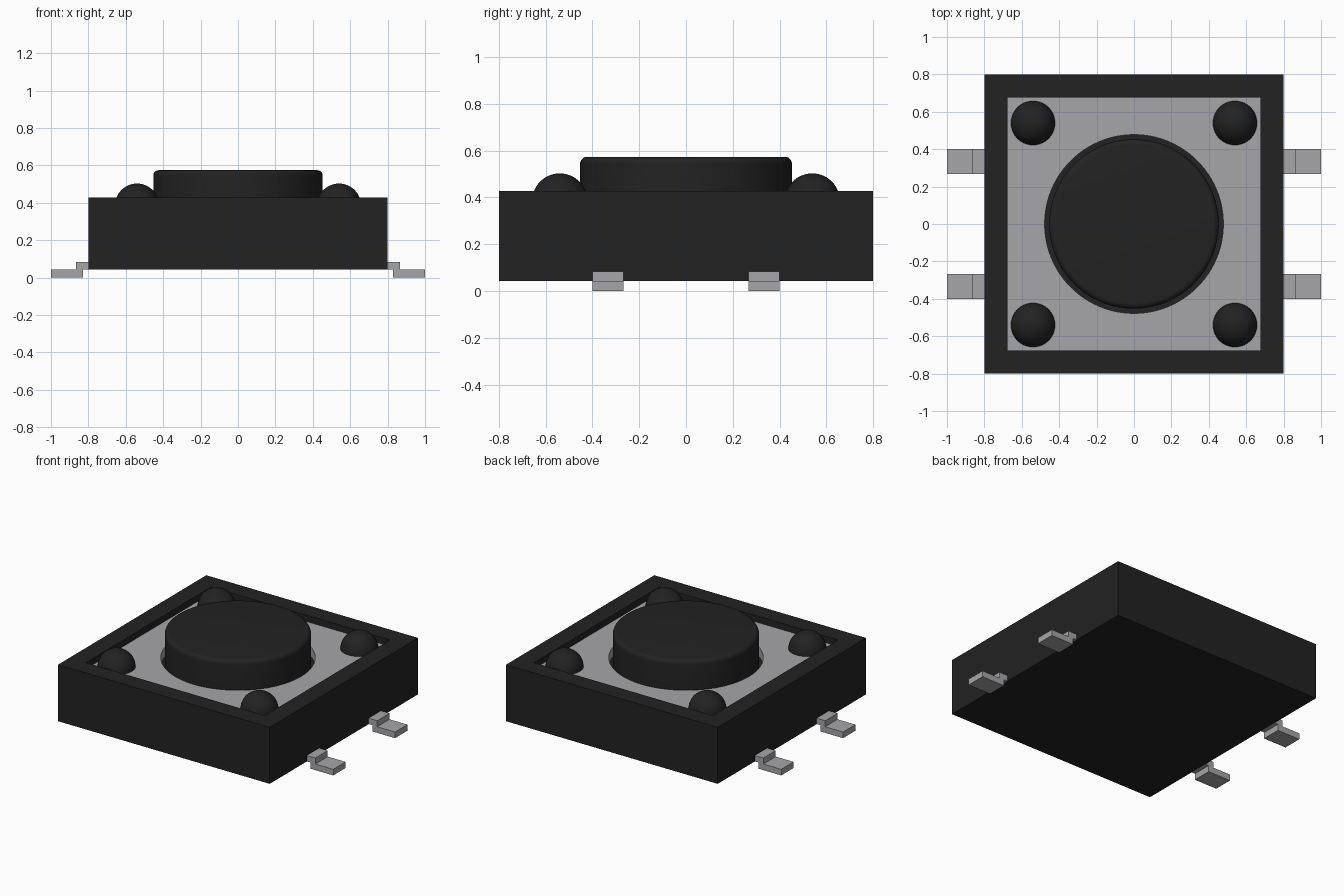
import bpy, bmesh
from math import sin, cos, pi, radians

cube = bpy.data.objects.get("Cube")
if cube:
    bpy.data.objects.remove(cube, do_unlink=True)


def material(name, rgb, metallic=0.0):
    mat = bpy.data.materials.new(name)
    mat.use_nodes = True
    mat.diffuse_color = (*rgb, 1)
    bsdf = mat.node_tree.nodes["Principled BSDF"]
    bsdf.inputs["Base Color"].default_value = (*rgb, 1)
    return mat


BLACK = material("black_plastic", (0.016, 0.016, 0.016))
METAL = material("grey_metal", (0.38, 0.38, 0.40))


def finish(bm, name, mat, smooth=False):
    bmesh.ops.recalc_face_normals(bm, faces=bm.faces[:])
    mesh = bpy.data.meshes.new(name)
    bm.to_mesh(mesh)
    bm.free()
    obj = bpy.data.objects.new(name, mesh)
    bpy.context.collection.objects.link(obj)
    mesh.materials.append(mat)
    if smooth:
        bpy.ops.object.select_all(action='DESELECT')
        obj.select_set(True)
        bpy.context.view_layer.objects.active = obj
        bpy.ops.object.shade_smooth_by_angle(angle=radians(35))
    return obj


def skin(bm, rings, closed=False):
    """Join successive vertex rings with quads."""
    pairs = list(zip(rings, rings[1:]))
    if closed:
        pairs.append((rings[-1], rings[0]))
    for a, b in pairs:
        for i in range(len(a)):
            j = (i + 1) % len(a)
            bm.faces.new((a[i], a[j], b[j], b[i]))


def circle(bm, r, z, n, x=0, y=0):
    return [bm.verts.new((x + r * cos(2 * pi * i / n), y + r * sin(2 * pi * i / n), z))
            for i in range(n)]


def square(bm, half, z, n):
    """Square outline sampled at the same angles as a circle."""
    ring = []
    for i in range(n):
        c, s = cos(2 * pi * i / n), sin(2 * pi * i / n)
        k = half / max(abs(c), abs(s))
        ring.append(bm.verts.new((c * k, s * k, z)))
    return ring


def turned(name, profile, n, mat, x=0, y=0):
    """Solid of revolution from (radius, height) points, capped at both ends."""
    bm = bmesh.new()
    rings = [circle(bm, r, z, n, x, y) for r, z in profile]
    skin(bm, rings)
    bm.faces.new(rings[0])
    bm.faces.new(rings[-1])
    return finish(bm, name, mat, True)


BASE, RIM, PLATE, FLOOR = 0.042, 0.428, 0.385, 0.32

# Housing: square tray with a recessed floor
bm = bmesh.new()
rings = [[bm.verts.new((sx * h, sy * h, z)) for sx, sy in ((-1, -1), (1, -1), (1, 1), (-1, 1))]
         for h, z in ((0.8, BASE), (0.8, RIM), (0.676, RIM), (0.676, FLOOR))]
skin(bm, rings)
bm.faces.new(rings[0])
bm.faces.new(rings[-1])
finish(bm, "housing", BLACK)

# Cover plate with a round opening
bm = bmesh.new()
N = 96
skin(bm, [square(bm, 0.676, PLATE, N), circle(bm, 0.478, PLATE, N),
          circle(bm, 0.478, FLOOR, N), square(bm, 0.676, FLOOR, N)], closed=True)
finish(bm, "cover_plate", METAL)

# Push button with a rounded top edge
R, TOP, F = 0.453, 0.574, 0.03
fillet = [(R - F + F * cos(a), TOP - F + F * sin(a)) for a in (i * pi / 12 for i in range(7))]
turned("push_button", [(R, FLOOR)] + fillet, 96, BLACK)

# Domed corner rivets
DOME = 0.118
for side, sx in (("left", 1), ("right", -1)):
    for end, sy in (("front", -1), ("back", 1)):
        arc = [(DOME * cos(a), PLATE + DOME * sin(a)) for a in (i * pi / 24 for i in range(12))]
        arc.append((0.004, PLATE + DOME))
        turned(f"rivet_{end}_{side}", arc, 40, BLACK, sx * 0.54, sy * 0.54)

# Stepped solder legs
STEP = [(0.79, 0.083), (0.865, 0.083), (0.865, 0.042), (1, 0.042),
        (1, 0), (0.828, 0), (0.828, 0.043), (0.79, 0.043)]
for side, sx in (("left", 1), ("right", -1)):
    for end, sy in (("front", -1), ("back", 1)):
        bm = bmesh.new()
        rings = [[bm.verts.new((sx * x, sy * y, z)) for x, z in STEP] for y in (0.267, 0.4)]
        skin(bm, rings)
        for ring in rings:
            bm.faces.new(ring)
        finish(bm, f"leg_{end}_{side}", METAL)
